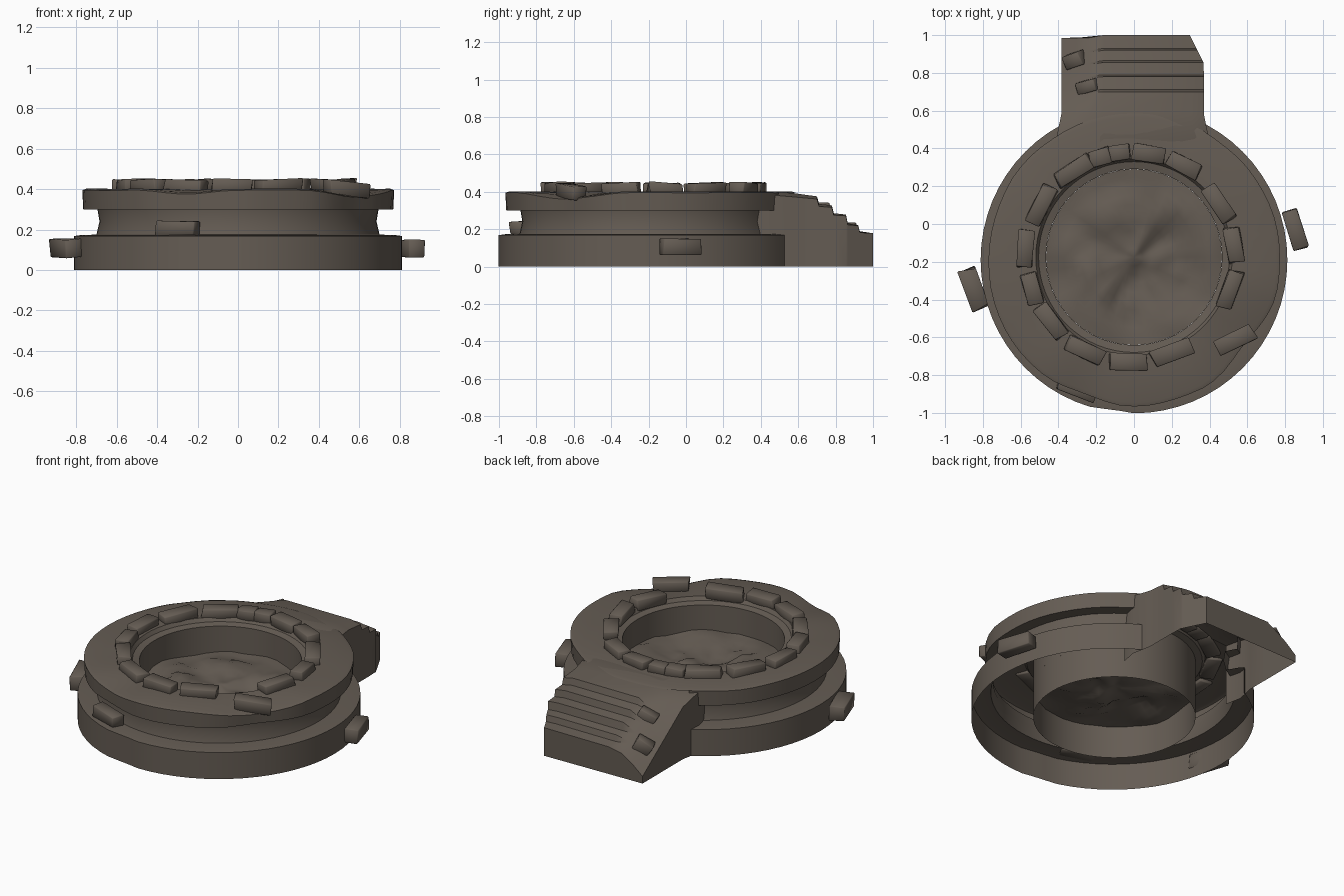
import bpy, bmesh, math, random
from mathutils import Matrix, Vector, noise

if "Cube" in bpy.data.objects:
    bpy.data.objects.remove(bpy.data.objects["Cube"])

random.seed(4)
stone = bpy.data.materials.new("dark_brown_stone")
stone.diffuse_color = (0.13, 0.108, 0.088, 1)
stone.use_nodes = True
stone.node_tree.nodes["Principled BSDF"].inputs["Base Color"].default_value = stone.diffuse_color
CY = -0.19      # centre of the round body


def finish(name, bm, angle=35):
    bmesh.ops.recalc_face_normals(bm, faces=bm.faces)
    me = bpy.data.meshes.new(name)
    bm.to_mesh(me)
    bm.free()
    ob = bpy.data.objects.new(name, me)
    bpy.context.collection.objects.link(ob)
    me.materials.append(stone)
    bpy.ops.object.select_all(action='DESELECT')
    ob.select_set(True)
    bpy.context.view_layer.objects.active = ob
    bpy.ops.object.shade_smooth_by_angle(angle=math.radians(angle))
    return ob


def worn(a, degrees, width):
    """Weight of a worn spot on the rim at the given direction."""
    t = max(0, 1 - abs(a - math.radians(degrees)) / width)
    return t * t * (3 - 2 * t)


# round body: hollow shell turned from a profile, open underneath
profile = [(0.812, 0), (0.812, 0.168), (0.775, 0.173), (0.70, 0.175), (0.685, 0.24), (0.695, 0.30),
           (0.77, 0.30), (0.775, 0.395), (0.755, 0.402), (0.52, 0.40), (0.505, 0.378),
           (0.466, 0.368), (0.466, 0.005)]
N = 64
bm = bmesh.new()
rings = []
for k, (r, z) in enumerate(profile):
    ring = []
    for i in range(N):
        a = 2 * math.pi * i / N
        n = noise.noise(Vector((math.cos(a) * 2.5, math.sin(a) * 2.5, 3.1)))
        rr, zz = r, z
        if 6 <= k <= 8:     # chipped, sagging edge
            rr += 0.012 * min(n, 0.1) - 0.035 * worn(a, 322, 0.45) - 0.02 * worn(a, 250, 0.3)
            if k > 6:
                zz -= 0.035 * worn(a, 322, 0.5) + 0.02 * worn(a, 250, 0.35) + 0.012 * max(n, 0)
        elif k < 2:
            rr -= 0.012 * worn(a, 262, 0.15)
        cy = CY + 0.015 * (k > 8)
        ring.append(bm.verts.new((rr * math.cos(a), cy + rr * math.sin(a), zz)))
    rings.append(ring)
for k in range(len(profile) - 1):
    for i in range(N):
        j = (i + 1) % N
        c = (rings[k][i].co + rings[k + 1][j].co) / 2
        # leave the outer wall open where the stair block joins
        if k < 7 and c.y > 0.3 and abs(c.x) < 0.35:
            continue
        bm.faces.new((rings[k][i], rings[k][j], rings[k + 1][j], rings[k + 1][i]))
finish("round_body", bm)

# uneven floor inside the well
bm = bmesh.new()
prev = [bm.verts.new((0, CY + 0.015, 0.215))] * 40
for q in range(1, 11):
    r = 0.466 * q / 10
    ring = []
    for i in range(40):
        a = 2 * math.pi * i / 40
        x, y = r * math.cos(a), r * math.sin(a)
        h = (0.06 * noise.noise(Vector((x * 5, y * 5, 0.7)))
             + 0.03 * noise.noise(Vector((x * 11, y * 11, 4.2)))) * (1 - 0.7 * (q / 10) ** 3)
        ring.append(bm.verts.new((x, CY + 0.015 + y, 0.205 + h)))
    for i in range(40):
        j = (i + 1) % 40
        bm.faces.new((prev[0], ring[i], ring[j]) if q == 1 else (prev[i], ring[i], ring[j], prev[j]))
    prev = ring
finish("well_floor", bm, 60)

# worn stair block at the back: steps in the middle, slumped on the left
steps = [(0.36, 0.385), (0.46, 0.402), (0.58, 0.392), (0.70, 0.375), (0.712, 0.335), (0.78, 0.327),
         (0.79, 0.285), (0.855, 0.278), (0.865, 0.23), (0.92, 0.222), (0.93, 0.185), (1.0, 0.178)]
bm = bmesh.new()
rows, low = [], []
for y, z in steps:
    t = max(0, (y - 0.58) / 0.42)
    slope = min(0.395 - 0.225 * t, z + 0.03)
    flare = 0.025 * max(0, 1 - abs(y - 0.46) / 0.12)    # rounded join with the body
    right = 0.37 + flare - 0.075 * max(0, (y - 0.85) / 0.15)
    left = -0.385 - flare
    left_z = 0.385 - 0.34 * max(0, (y - 0.5) / 0.5)
    end_y = y - 0.015 * t
    pts = [(left, left_z), (-0.31, slope * 0.5 + left_z * 0.5), (-0.24, slope * 0.85 + left_z * 0.15),
           (-0.16, z), (right - 0.07, z), (right, z - 0.02 * (1 - t))]
    rows.append([bm.verts.new((x, end_y if x < -0.2 else y, h)) for x, h in pts])
    low.append((bm.verts.new((left, end_y, 0)), bm.verts.new((right, y, 0))))
for k in range(len(rows) - 1):
    a, b = rows[k], rows[k + 1]
    for i in range(5):
        bm.faces.new((a[i], a[i + 1], b[i + 1], b[i]))
    bm.faces.new((a[0], b[0], low[k + 1][0], low[k][0]))
    bm.faces.new((a[5], low[k][1], low[k + 1][1], b[5]))
bm.faces.new(rows[-1] + [low[-1][1], low[-1][0]])
finish("stair_block", bm, 40)


def brick(name, x, y, z, angle, size, tilt=0.0):
    """Chipped stone with uneven corners."""
    bm = bmesh.new()
    bmesh.ops.create_cube(bm, size=1)
    for v in bm.verts:
        v.co = Vector([c * s * random.uniform(0.84, 1.05) for c, s in zip(v.co, size)])
    bmesh.ops.bevel(bm, geom=bm.edges[:], offset=0.005, segments=1, affect='EDGES')
    m = (Matrix.Translation((x, y, z)) @ Matrix.Rotation(math.radians(angle), 4, 'Z')
         @ Matrix.Rotation(tilt, 4, 'Y'))
    bmesh.ops.transform(bm, matrix=m, verts=bm.verts)
    finish(name, bm, 50)


# ring of stones around the well: x, y, length
ring_stones = [(0.08, 0.37, 0.18), (0.265, 0.31, 0.19), (0.45, 0.11, 0.22), (0.53, -0.11, 0.20),
               (0.51, -0.35, 0.22), (0.20, -0.68, 0.23), (-0.03, -0.73, 0.22), (-0.26, -0.67, 0.21),
               (-0.44, -0.515, 0.21), (-0.54, -0.34, 0.18), (-0.575, -0.13, 0.22),
               (-0.49, 0.10, 0.22), (-0.32, 0.28, 0.22), (-0.18, 0.355, 0.12), (-0.075, 0.375, 0.11)]
for i, (x, y, length) in enumerate(ring_stones):
    ang = math.degrees(math.atan2(y - CY, x)) + 90
    brick(f"rim_stone_{i}", x, y, 0.415, ang + random.uniform(-4, 4),
          (length, 0.09, 0.07), random.uniform(-0.06, 0.06))

# stones that have slipped out of place
brick("loose_stone_front", 0.535, -0.615, 0.40, 27, (0.22, 0.09, 0.075), 0.1)
brick("loose_stone_right", 0.855, -0.035, 0.105, 108, (0.22, 0.085, 0.09))
brick("loose_stone_left", -0.85, -0.345, 0.107, 110, (0.23, 0.10, 0.095))
brick("ledge_stone", -0.305, -0.87, 0.205, -20, (0.22, 0.085, 0.075))
brick("stair_stone_low", -0.31, 0.87, 0.175, 20, (0.11, 0.08, 0.09), -0.5)
brick("stair_stone_high", -0.24, 0.73, 0.285, 15, (0.12, 0.07, 0.08), -0.4)
